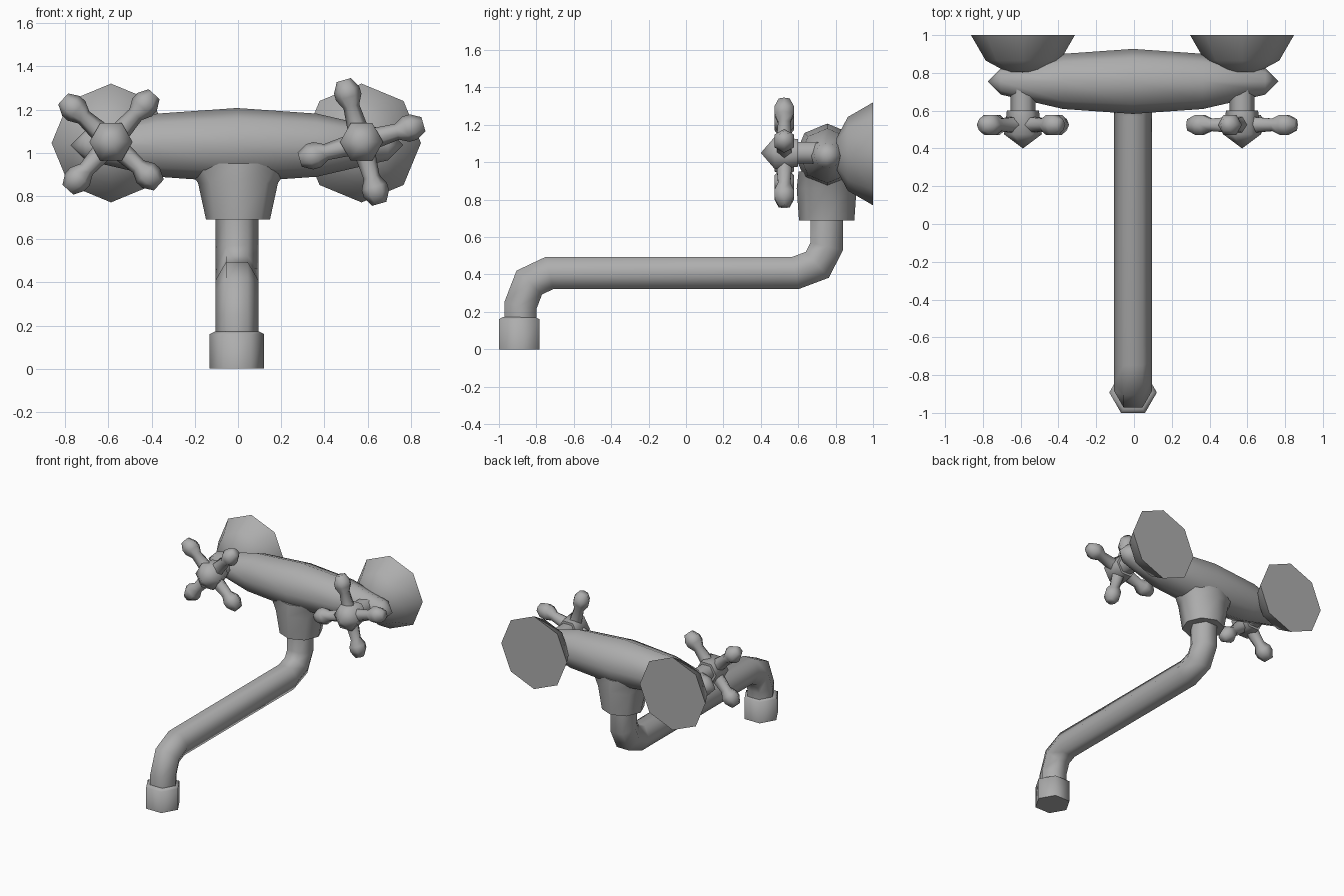
import bpy, bmesh
from math import sin, cos, radians, tau
from mathutils import Vector

cube = bpy.data.objects.get("Cube")
if cube:
    bpy.data.objects.remove(cube)

# Single brushed metal colour
METAL = (0.42, 0.42, 0.42, 1)
metal = bpy.data.materials.new("grey metal")
metal.use_nodes = True
metal.diffuse_color = METAL
metal.node_tree.nodes["Principled BSDF"].inputs["Base Color"].default_value = METAL

X, Y, Z = Vector((1, 0, 0)), Vector((0, 1, 0)), Vector((0, 0, 1))


def loft(name, rings, sides, angle=65):
    """Skin a list of rings, each a centre and two radius vectors."""
    bm = bmesh.new()
    loops = []
    for centre, u, v in rings:
        turns = [tau * i / sides for i in range(sides)]
        loops.append([bm.verts.new(centre + u * cos(t) + v * sin(t)) for t in turns])
    for a, b in zip(loops, loops[1:]):
        for i in range(sides):
            j = (i + 1) % sides
            bm.faces.new((a[i], a[j], b[j], b[i]))
    bm.faces.new(loops[0][::-1])
    bm.faces.new(loops[-1])
    bmesh.ops.remove_doubles(bm, verts=bm.verts, dist=0.0005)
    bmesh.ops.recalc_face_normals(bm, faces=bm.faces)
    mesh = bpy.data.meshes.new(name)
    bm.to_mesh(mesh)
    bm.free()
    mesh.materials.append(metal)
    obj = bpy.data.objects.new(name, mesh)
    bpy.context.collection.objects.link(obj)
    bpy.ops.object.select_all(action="DESELECT")
    obj.select_set(True)
    bpy.context.view_layer.objects.active = obj
    bpy.ops.object.shade_smooth_by_angle(angle=radians(angle))
    return obj


def lathe(name, origin, axis, u, profile, sides, angle=65):
    """Turn (distance along axis, radius) pairs; u points at the first corner."""
    v = axis.cross(u)
    rings = [(Vector(origin) + axis * d, u * r, v * r) for d, r in profile]
    return loft(name, rings, sides, angle)


# Spindle shaped mixer body
half = [(0.77, 0), (0.70, 0.07), (0.37, 0.146), (0, 0.172)]
spindle = [(-d, r) for d, r in half] + [(d, r) for d, r in half[-2::-1]]
lathe("mixer_body", (-0.005, 0.755, 1.035), X, Z, spindle, 8)

# Flared neck under the body
neck = [(0.69, 0.148, 0.148), (0.86, 0.185, 0.16), (0.95, 0.25, 0.15)]
loft("body_neck", [(Vector((0, 0.752, z)), X * a, Y * b) for z, a, b in neck], 8)

# Swan spout: hexagonal tube bent in the side plane
path = [(0.752, 0.75), (0.752, 0.55), (0.702, 0.452), (0.585, 0.408),
        (-0.73, 0.408), (-0.838, 0.357), (-0.885, 0.235), (-0.885, 0.14)]
points = [Vector((-0.005, y, z)) for y, z in path]
rings = []
for i, p in enumerate(points):
    before = (p - points[max(i - 1, 0)]).normalized()
    after = (points[min(i + 1, len(points) - 1)] - p).normalized()
    tangent = (before + after).normalized()
    bend = max(tangent.dot(before), tangent.dot(after))
    rings.append((p, X * 0.1, tangent.cross(X) * 0.1 / bend))
loft("spout", rings, 6)

# Outlet nozzle
lathe("nozzle", (-0.005, -0.892, 0), Z, X,
      [(0, 0.126), (0.16, 0.126), (0.173, 0.1)], 6)

# Wall flanges and cross handles
dome = [(0, 0.275), (0.135, 0.197), (0.195, 0.085), (0.203, 0)]
hub = [(0.07, 0.085), (-0.055, 0.1), (-0.13, 0)]
arm = [(0.04, 0.05), (0.17, 0.038), (0.215, 0.061), (0.25, 0.061), (0.298, 0.034)]
for side, x, spin in (("right", -0.588, 48), ("left", 0.572, 16)):
    lathe(side + "_wall_flange", (x, 1, 1.045), -Y, Z, dome, 8)
    lathe(side + "_handle_stem", (x, 0.54, 1.05), Y, X, [(0, 0.066), (0.2, 0.066)], 6)
    lathe(side + "_handle_hub", (x, 0.53, 1.05), Y, X, hub, 6)
    for k in range(4):
        t = radians(spin + 90 * k)
        out = X * cos(t) + Z * sin(t)
        lathe(f"{side}_handle_arm_{k + 1}", (x, 0.525, 1.05), out, out.cross(Y), arm, 6)
